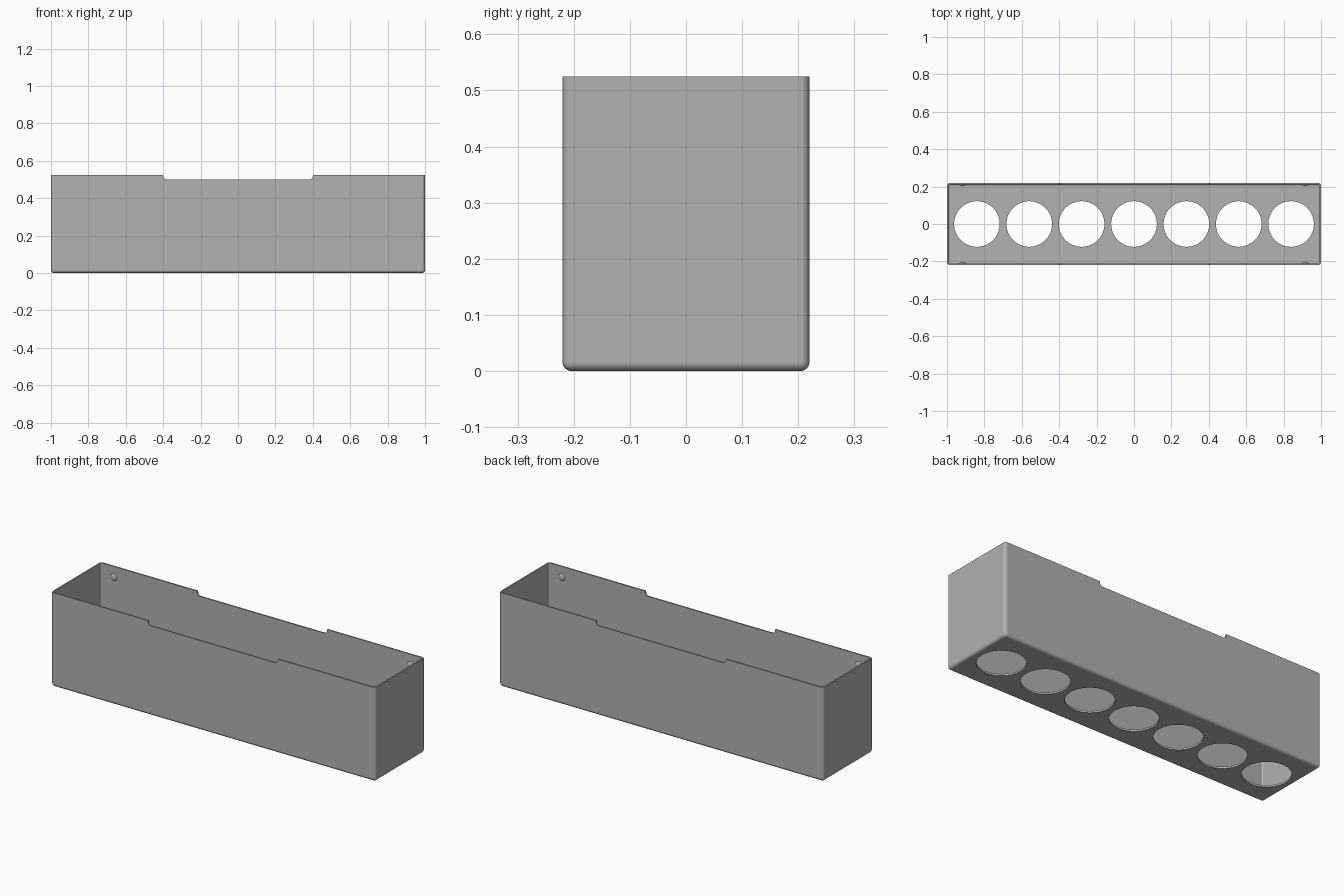
import bpy, bmesh
from math import radians, pi
from mathutils import Matrix, Vector

cube = bpy.data.objects.get("Cube")
if cube:
    bpy.data.objects.remove(cube, do_unlink=True)

HALF_X, HALF_Y, TOP = 1.0, 0.22, 0.525
WALL, FLOOR = 0.008, 0.01

grey = bpy.data.materials.new("plain grey")
grey.use_nodes = True
colour = (0.445, 0.445, 0.445, 1)
grey.diffuse_color = colour
grey.node_tree.nodes["Principled BSDF"].inputs["Base Color"].default_value = colour


def make_object(name, bm):
    mesh = bpy.data.meshes.new(name)
    bm.to_mesh(mesh)
    bm.free()
    mesh.materials.append(grey)
    obj = bpy.data.objects.new(name, mesh)
    bpy.context.collection.objects.link(obj)
    return obj


def rounded_box(name, low, high, radius, pick):
    """Box between two corners, with the edges chosen by pick rounded."""
    low, high = Vector(low), Vector(high)
    bm = bmesh.new()
    bmesh.ops.create_cube(bm, size=1)
    bmesh.ops.scale(bm, vec=high - low, verts=bm.verts)
    bmesh.ops.translate(bm, vec=(low + high) / 2, verts=bm.verts)
    edges = [e for e in bm.edges if pick(*(v.co for v in e.verts))]
    bmesh.ops.bevel(bm, geom=edges, offset=radius, segments=6,
                    profile=0.5, affect='EDGES')
    return make_object(name, bm)


def cut(target, cutter):
    mod = target.modifiers.new(cutter.name, 'BOOLEAN')
    mod.operation, mod.solver, mod.object = 'DIFFERENCE', 'EXACT', cutter
    cutter.hide_render = True
    cutter.hide_set(True)


def not_top(a, b):
    return min(a.z, b.z) < 0.1


def along_y_low(a, b):
    return abs(a.y - b.y) > 0.1 and max(a.z, b.z) < TOP


# Tray body, cavity and the shallow dip in both long rims
body = rounded_box("tray_body", (-HALF_X, -HALF_Y, 0), (HALF_X, HALF_Y, TOP),
                   0.016, not_top)
cavity = rounded_box("cavity_cutter", (WALL - HALF_X, WALL - HALF_Y, FLOOR),
                     (HALF_X - WALL, HALF_Y - WALL, TOP + 0.1), 0.008, not_top)
dip = rounded_box("rim_dip_cutter", (-0.4, -0.3, 0.5), (0.4, 0.3, TOP + 0.1),
                  0.018, along_y_low)

# Row of seven round floor openings
bm = bmesh.new()
for i in range(-3, 4):
    bmesh.ops.create_cone(bm, cap_ends=True, segments=64, radius1=0.122,
                          radius2=0.122, depth=0.2,
                          matrix=Matrix.Translation((i * 0.28, 0, 0)))
holes = make_object("floor_hole_cutter", bm)

for cutter in (cavity, dip, holes):
    cut(body, cutter)

# Bake the cuts, then drop the cutters
graph = bpy.context.evaluated_depsgraph_get()
body_mesh = bpy.data.meshes.new_from_object(body.evaluated_get(graph))
body.modifiers.clear()
body.data = body_mesh
for cutter in (cavity, dip, holes):
    bpy.data.objects.remove(cutter, do_unlink=True)

# Small domed snap bumps inside the long walls, near each end
bumps = []
for x, end in ((-0.915, "right"), (0.915, "left")):
    for side, face in ((-1, "front"), (1, "back")):
        bm = bmesh.new()
        bmesh.ops.create_uvsphere(bm, u_segments=20, v_segments=12, radius=0.02)
        bmesh.ops.scale(bm, vec=(1, 1, 0.4), verts=bm.verts)
        bmesh.ops.bisect_plane(bm, geom=bm.verts[:] + bm.edges[:] + bm.faces[:],
                               plane_co=(0, 0, 0), plane_no=(0, 0, -1),
                               clear_outer=True)
        bmesh.ops.rotate(bm, matrix=Matrix.Rotation(side * pi / 2, 3, 'X'),
                         verts=bm.verts)
        bmesh.ops.translate(bm, vec=(x, side * (HALF_Y - WALL), 0.465),
                            verts=bm.verts)
        bumps.append(make_object(f"{face}_{end}_snap_bump", bm))

# Smooth the roundings and keep the rims crisp
bpy.ops.object.select_all(action='DESELECT')
for obj in [body] + bumps:
    obj.select_set(True)
bpy.context.view_layer.objects.active = body
bpy.ops.object.shade_smooth_by_angle(angle=radians(30))
weighted = body.modifiers.new("even_shading", 'WEIGHTED_NORMAL')
weighted.keep_sharp = True
